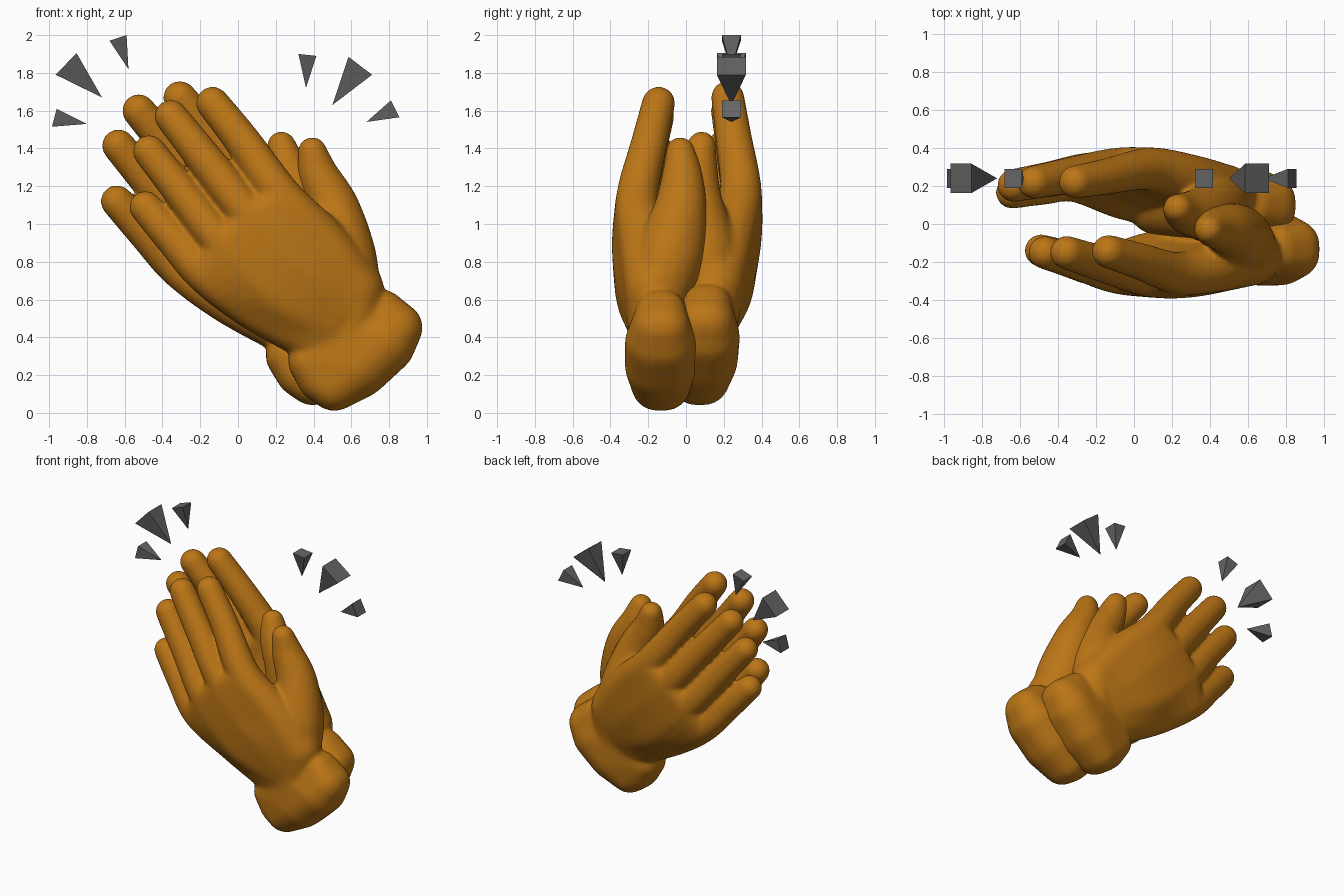
import bpy, bmesh
from mathutils import Vector

if "Cube" in bpy.data.objects:
    bpy.data.objects.remove(bpy.data.objects["Cube"], do_unlink=True)


def material(name, colour):
    mat = bpy.data.materials.new(name)
    mat.use_nodes = True
    mat.diffuse_color = colour
    mat.node_tree.nodes["Principled BSDF"].inputs["Base Color"].default_value = colour
    return mat


SKIN = material("amber skin", (0.50, 0.18, 0.008, 1))
GREY = material("dark grey", (0.13, 0.13, 0.13, 1))


def add_object(name, bm, mat):
    mesh = bpy.data.meshes.new(name)
    bm.to_mesh(mesh)
    bm.free()
    mesh.materials.append(mat)
    obj = bpy.data.objects.new(name, mesh)
    bpy.context.collection.objects.link(obj)
    return obj


# Chains of balls (x, y, z, radius): wrist, palm, knuckle, middle joint, tip
INDEX = [(0.62, -0.17, 0.65, .15), (0.45, -0.22, 0.9, .13), (0.24, -0.26, 1.13, .108),
         (0.03, -0.195, 1.43, .092), (-0.135, -0.145, 1.64, .084)]
MIDDLE = [(0.55, -0.165, 0.56, .155), (0.32, -0.24, 0.77, .14), (0.08, -0.275, 1.02, .104),
          (-0.165, -0.21, 1.33, .092), (-0.355, -0.15, 1.57, .084)]
RING = [(0.48, -0.155, 0.48, .155), (0.2, -0.225, 0.63, .145), (-0.07, -0.265, 0.88, .102),
        (-0.285, -0.205, 1.15, .09), (-0.47, -0.15, 1.385, .083)]
LITTLE = [(0.41, -0.14, 0.41, .145), (0.09, -0.17, 0.565, .125), (-0.17, -0.225, 0.73, .1),
          (-0.34, -0.185, 0.92, .092), (-0.49, -0.14, 1.09, .082)]
THUMB = [(0.6, -0.15, 0.62, .15), (0.55, -0.09, 0.82, .18), (0.505, -0.03, 1.08, .135),
         (0.425, -0.02, 1.26, .102), (0.393, -0.03, 1.385, .072)]
HEEL = [INDEX[0], LITTLE[0], (0.25, -0.12, 0.54, .15), (0.54, -0.09, 0.78, .175)]
CUFF = [(0.6, -0.12, 0.42, .18)]
for x, z, r in [(0.845, 0.45, .128), (0.77, 0.37, .165), (0.64, 0.25, .165), (0.51, 0.145, .13),
                (0.77, 0.54, .105), (0.44, 0.18, .118), (0.385, 0.27, .115)]:
    CUFF += [(x, -0.155, z, r), (x, -0.11, z, r)]
STEPS = 5


def smooth_chain(points):
    """Sample a curve through the balls, radius included."""
    p = [Vector(q) for q in points]
    p = [2 * p[0] - p[1]] + p + [2 * p[-1] - p[-2]]
    out = []
    for a, b, c, d in zip(p, p[1:], p[2:], p[3:]):
        for i in range(STEPS):
            t = i / STEPS
            out.append(b + 0.5 * t * (c - a + t * (2 * a - 5 * b + 4 * c - d
                                                   + t * (3 * (b - c) + d - a))))
    return out + [p[-2]]


def unit_ball():
    bm = bmesh.new()
    bmesh.ops.create_icosphere(bm, subdivisions=3, radius=1)
    points = [v.co.copy() for v in bm.verts]
    bm.free()
    return points


BALL = unit_ball()


def ball_hull(bm, balls, place):
    """Add the convex skin stretched around a group of balls."""
    verts = [bm.verts.new(place(x, y, z) + p * (r + 0.005))
             for x, y, z, r in balls for p in BALL]
    bmesh.ops.convex_hull(bm, input=verts)
    loose = [v for v in bm.verts if not v.link_faces]
    bmesh.ops.delete(bm, geom=loose, context='VERTS')


def hand(name, place):
    bm = bmesh.new()
    # Heel, cuff and the neck joining them
    for group in (HEEL, CUFF, [INDEX[0], LITTLE[0], CUFF[0]]):
        ball_hull(bm, group, place)
    # Fingers and thumb
    chains = [smooth_chain(c) for c in (INDEX, MIDDLE, RING, LITTLE, THUMB)]
    for chain in chains:
        for pair in zip(chain, chain[1:]):
            ball_hull(bm, pair, place)
    # Palm sheet between neighbouring fingers, wrist to knuckles
    for one, two in zip(chains[:3], chains[1:4]):
        for i in range(2 * STEPS):
            ball_hull(bm, one[i:i + 2] + two[i:i + 2], place)
    bmesh.ops.recalc_face_normals(bm, faces=bm.faces)
    obj = add_object(name, bm, SKIN)
    # Fuse the volumes and soften the joins
    fuse = obj.modifiers.new("fuse", 'REMESH')
    fuse.mode = 'VOXEL'
    fuse.voxel_size = 0.011
    fuse.use_smooth_shade = True
    soften = obj.modifiers.new("soften", 'SMOOTH')
    soften.factor = 0.5
    soften.iterations = 24


hand("front_hand", lambda x, y, z: Vector((x, y, z)))
# The back hand mirrors the front one, slid back and leaning slightly outward
hand("back_hand", lambda x, y, z: Vector((x - 0.14 - 0.04 * (z - 0.8),
                                          -y + 0.09 * (z - 0.8), z + 0.03)))


def spark(name, a, b, tip, half, y=0.24):
    """Square pyramid whose base edge runs a-b and whose point is tip."""
    bm = bmesh.new()
    base = [bm.verts.new((p[0], y + s * half, p[1]))
            for p, s in ((a, -1), (b, -1), (b, 1), (a, 1))]
    apex = bm.verts.new((tip[0], y, tip[1]))
    bm.faces.new(base)
    for i in range(4):
        bm.faces.new((base[i], base[(i + 1) % 4], apex))
    bmesh.ops.recalc_face_normals(bm, faces=bm.faces)
    add_object(name, bm, GREY)


# Clap sparks on either side
spark("right_large_spark", (-0.965, 1.79), (-0.855, 1.905), (-0.72, 1.67), 0.077)
spark("right_upper_spark", (-0.68, 1.97), (-0.59, 2.0), (-0.58, 1.82), 0.05)
spark("right_lower_spark", (-0.985, 1.515), (-0.96, 1.61), (-0.8, 1.53), 0.05)
spark("left_large_spark", (0.585, 1.885), (0.71, 1.79), (0.5, 1.63), 0.077)
spark("left_upper_spark", (0.32, 1.9), (0.415, 1.89), (0.36, 1.72), 0.05)
spark("left_lower_spark", (0.81, 1.655), (0.855, 1.565), (0.68, 1.54), 0.05)
